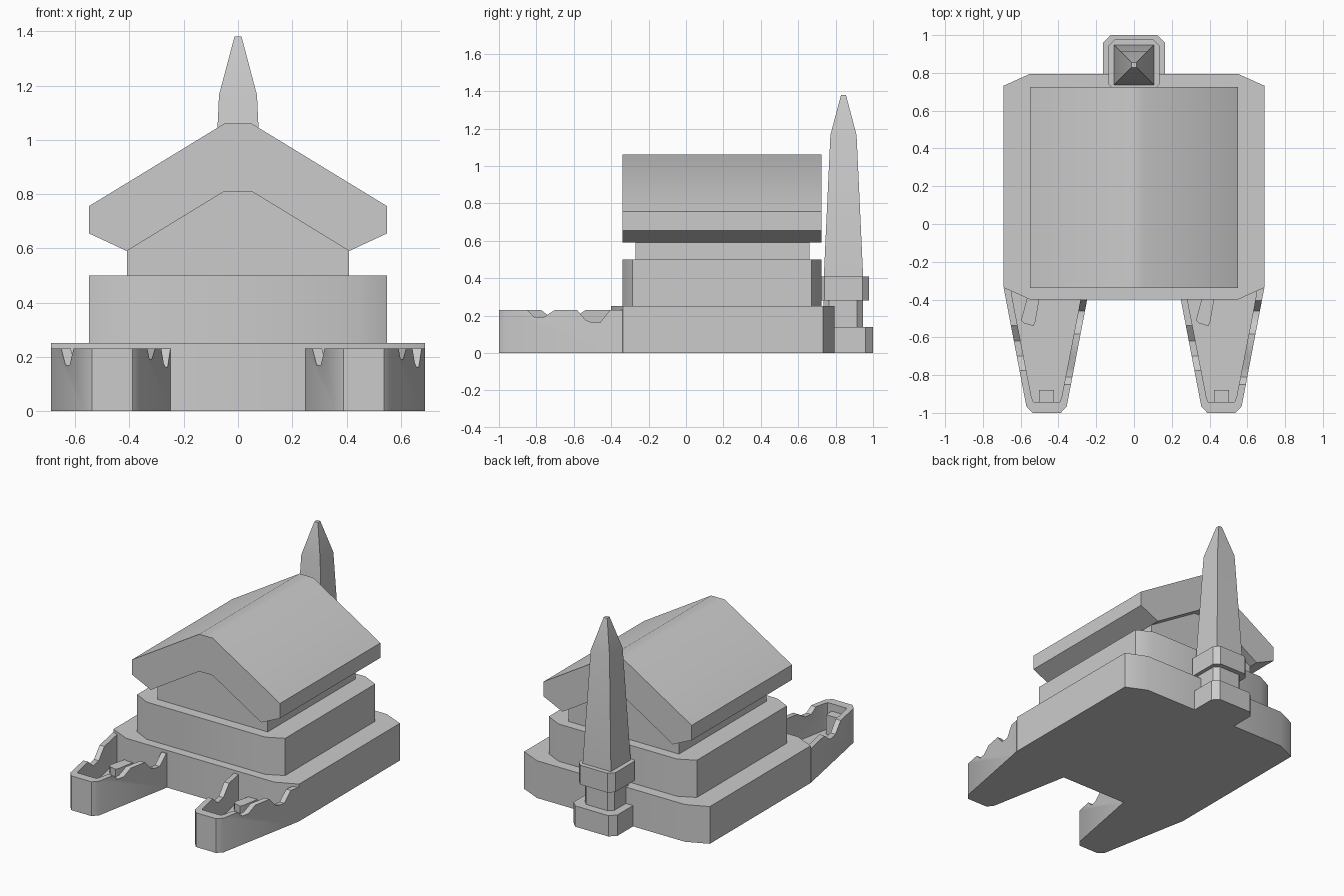
import bpy, bmesh, math
from mathutils import Vector

if "Cube" in bpy.data.objects:
    bpy.data.objects.remove(bpy.data.objects["Cube"])


def finish(name, bm):
    bmesh.ops.recalc_face_normals(bm, faces=bm.faces[:])
    mesh = bpy.data.meshes.new(name)
    bm.to_mesh(mesh)
    bm.free()
    ob = bpy.data.objects.new(name, mesh)
    bpy.context.collection.objects.link(ob)
    return ob


def prism(name, pts, lo, hi, axis="Z"):
    """Extrude a closed profile from lo to hi along an axis."""
    place = {"X": lambda a, b, t: (t, a, b),
             "Y": lambda a, b, t: (a, t, b),
             "Z": lambda a, b, t: (a, b, t)}[axis]
    bm = bmesh.new()
    face = bm.faces.new([bm.verts.new(place(a, b, lo)) for a, b in pts])
    ext = bmesh.ops.extrude_face_region(bm, geom=[face])
    move = Vector(place(0, 0, hi - lo))
    bmesh.ops.translate(bm, vec=move, verts=[v for v in ext["geom"] if isinstance(v, bmesh.types.BMVert)])
    return finish(name, bm)


def octagon(x0, x1, y0, y1, cx, cy):
    return [(x0 + cx, y0), (x1 - cx, y0), (x1, y0 + cy), (x1, y1 - cy),
            (x1 - cx, y1), (x0 + cx, y1), (x0, y1 - cy), (x0, y0 + cy)]


def mirrored(pts):
    return pts + [(-x, z) for x, z in reversed(pts)]


def activate(ob):
    bpy.ops.object.select_all(action="DESELECT")
    ob.select_set(True)
    bpy.context.view_layer.objects.active = ob


def cut(ob, cutter):
    mod = ob.modifiers.new("cut", "BOOLEAN")
    mod.operation, mod.object, mod.solver = "DIFFERENCE", cutter, "EXACT"
    activate(ob)
    bpy.ops.object.modifier_apply(modifier=mod.name)
    bpy.data.objects.remove(cutter)


# Stepped platform
prism("lower_platform", octagon(-.69, .69, -.40, .795, .14, .063), 0, .25)
prism("upper_platform", octagon(-.55, .55, -.34, .725, .11, .055), .25, .50)

# Gabled hall under the roof
hall = mirrored([(.41, .50), (.41, .592), (.05, .812)])
prism("hall", hall, -.27, .66, "Y")

# Thick pitched roof
roof = mirrored([(.05, .81), (.41, .59), (.55, .655), (.55, .755), (.05, 1.06)])
prism("roof", roof, -.34, .725, "Y")

# Tower base, neck and collar
prism("tower_base", octagon(-.163, .163, .68, 1.0, .04, .04), 0, .14)
prism("tower_neck", octagon(-.11, .11, .735, .945, .03, .03), .14, .28)
prism("tower_collar", octagon(-.136, .136, .705, .978, .035, .035), .28, .41)

# Tapered spire
bm = bmesh.new()
rings = []
for r, z in [(.105, .41), (.07, 1.165), (.013, 1.38)]:
    rings.append([bm.verts.new((sx * r, .842 + sy * r, z))
                  for sx, sy in [(-1, -1), (1, -1), (1, 1), (-1, 1)]])
for a, b in zip(rings, rings[1:]):
    for i in range(4):
        j = (i + 1) % 4
        bm.faces.new((a[i], a[j], b[j], b[i]))
bm.faces.new(rings[0])
bm.faces.new(rings[-1])
finish("spire", bm)

# Two walled forecourts, hollow with broken rims
for side, cx in (("left", -.463), ("right", .463)):
    def at(pts):
        return [(cx + x, y) for x, y in pts]
    outer = mirrored([(.227, -.34), (.215, -.40), (.107, -.965), (.075, -1.0)])
    court = prism(side + "_forecourt", at(outer), 0, .23)
    inner = mirrored([(.195, -.30), (.18, -.40), (.08, -.915), (.07, -.942)])
    cut(court, prism("cutter", at(inner), .05, .4))
    # rim notches: two on the right wall, one wide on the left
    for s, notch in [
        (1, [(-.87, .25), (-.81, .192), (-.76, .192), (-.67, .25)]),
        (1, [(-.60, .25), (-.535, .175), (-.50, .162), (-.46, .162), (-.39, .25)]),
        (-1, [(-.80, .25), (-.70, .17), (-.62, .17), (-.51, .25)]),
    ]:
        a, b = sorted((cx + s * .03, cx + s * .3))
        cut(court, prism("cutter", notch, a, b, "X"))
    # blocks standing inside
    prism(side + "_front_block", at([(-.04, -.945), (.04, -.945), (.04, -.88), (-.04, -.88)]), .05, .18)
    prism(side + "_inner_block", at([(-.10, -.38), (-.135, -.51), (-.12, -.525),
                                     (-.07, -.54), (-.06, -.52), (-.035, -.38)]), .05, .10)

# Soft chamfers, crisp corners
for ob in list(bpy.data.objects):
    activate(ob)
    bpy.ops.object.shade_smooth_by_angle(angle=math.radians(35))
